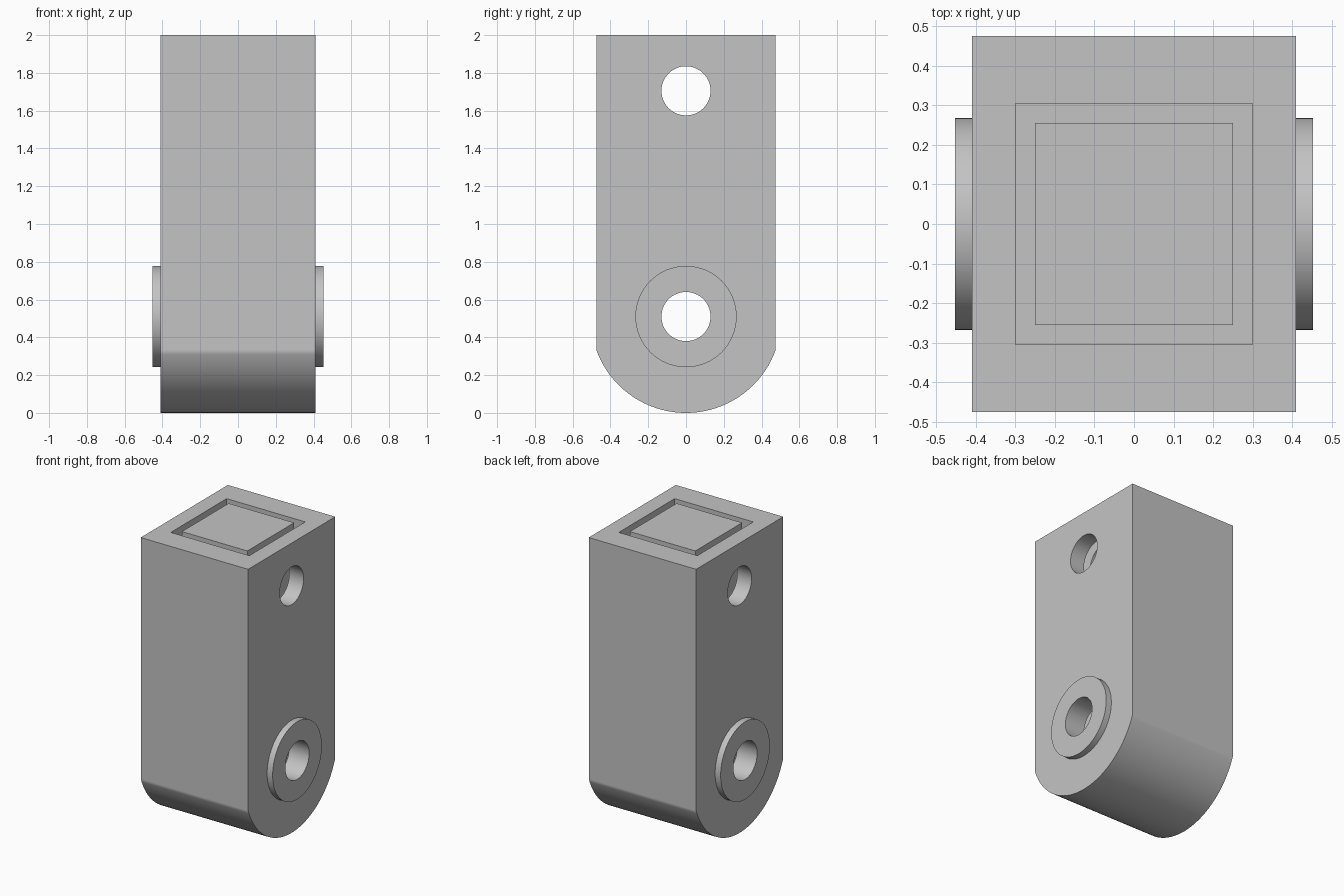
import bpy, bmesh, math

if "Cube" in bpy.data.objects:
    bpy.data.objects.remove(bpy.data.objects["Cube"], do_unlink=True)

HALF_X, HALF_Y, TOP = 0.41, 0.475, 2.0
RADIUS, PIVOT_Z, PIN_Z = 0.505, 0.51, 1.705
HOLE_R, BOSS_R, BOSS_X = 0.13, 0.268, 0.452
CAVITY_FLOOR = 0.2

grey = bpy.data.materials.new("plain grey")
grey.use_nodes = True
colour = (0.55, 0.55, 0.55, 1)
grey.diffuse_color = colour
grey.node_tree.nodes["Principled BSDF"].inputs["Base Color"].default_value = colour


def prism(name, profile, x0, x1):
    """Extrude a (y, z) profile along x."""
    bm = bmesh.new()
    face = bm.faces.new([bm.verts.new((x0, y, z)) for y, z in profile])
    out = bmesh.ops.extrude_face_region(bm, geom=[face])
    moved = [v for v in out["geom"] if isinstance(v, bmesh.types.BMVert)]
    bmesh.ops.translate(bm, verts=moved, vec=(x1 - x0, 0, 0))
    bmesh.ops.recalc_face_normals(bm, faces=bm.faces)
    mesh = bpy.data.meshes.new(name)
    bm.to_mesh(mesh)
    bm.free()
    obj = bpy.data.objects.new(name, mesh)
    bpy.context.collection.objects.link(obj)
    mesh.materials.append(grey)
    return obj


def circle(radius, z, n=64):
    return [(radius * math.cos(2 * math.pi * i / n),
             z + radius * math.sin(2 * math.pi * i / n)) for i in range(n)]


def box(name, hx, hy, z0, z1):
    return prism(name, [(-hy, z0), (hy, z0), (hy, z1), (-hy, z1)], -hx, hx)


def activate(obj):
    bpy.ops.object.select_all(action="DESELECT")
    obj.select_set(True)
    bpy.context.view_layer.objects.active = obj


def cut(obj, cutter):
    mod = obj.modifiers.new("cut", "BOOLEAN")
    mod.operation, mod.solver, mod.object = "DIFFERENCE", "EXACT", cutter
    activate(obj)
    bpy.ops.object.modifier_apply(modifier=mod.name)


# Housing: straight sides with a rounded lower end
reach = math.asin(HALF_Y / RADIUS)
arc = [reach * (i / 24 - 1) for i in range(49)]
outline = [(RADIUS * math.sin(a), RADIUS - RADIUS * math.cos(a)) for a in arc]
outline += [(HALF_Y, TOP), (-HALF_Y, TOP)]
housing = prism("housing", outline, -HALF_X, HALF_X)

# Core standing inside the deep cavity, flush with the top
core = box("inner_core", 0.25, 0.255, CAVITY_FLOOR, TOP)

# Raised pivot bosses on both sides
bosses = [prism(side + "_boss", circle(BOSS_R, PIVOT_Z), s * HALF_X, s * BOSS_X)
          for side, s in (("left", 1), ("right", -1))]

# Cavity and cross holes
cavity = box("cavity_cutter", 0.3, 0.305, CAVITY_FLOOR, TOP + 0.2)
pivot = prism("pivot_cutter", circle(HOLE_R, PIVOT_Z), -1, 1)
pin = prism("pin_cutter", circle(HOLE_R, PIN_Z), -1, 1)
cut(housing, cavity)
for part in (housing, core):
    cut(part, pin)
for part in (housing, core, *bosses):
    cut(part, pivot)
for cutter in (cavity, pivot, pin):
    bpy.data.objects.remove(cutter, do_unlink=True)

# Smooth curved walls, keep corners crisp and flats flat
for part in (housing, core, *bosses):
    activate(part)
    bpy.ops.object.shade_smooth_by_angle(angle=math.radians(30))
    mod = part.modifiers.new("flat faces", "WEIGHTED_NORMAL")
    mod.keep_sharp = True
